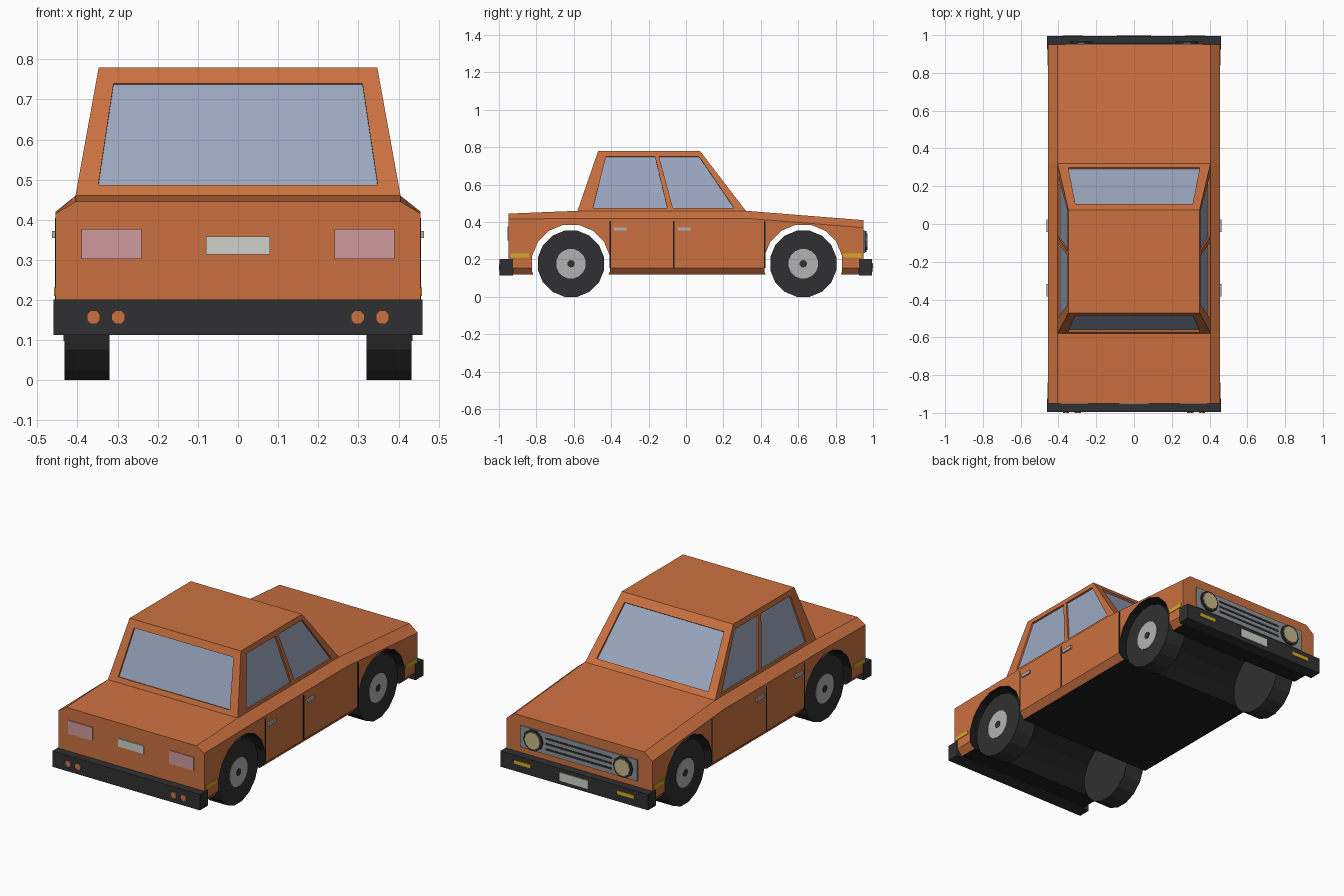
import bpy, bmesh, math
from mathutils import Vector, Matrix

if "Cube" in bpy.data.objects:
    bpy.data.objects.remove(bpy.data.objects["Cube"])


def material(name, rgb):
    m = bpy.data.materials.new(name)
    m.diffuse_color = (*rgb, 1)
    m.use_nodes = True
    m.node_tree.nodes["Principled BSDF"].inputs["Base Color"].default_value = m.diffuse_color
    return m


ORANGE = material("orange paint", (0.60, 0.165, 0.052))
GLASS = material("blue grey glass", (0.33, 0.39, 0.53))
BLACK = material("black underside", (0.012, 0.012, 0.012))
DARK = material("dark rubber", (0.03, 0.03, 0.032))
CHROME = material("light metal", (0.45, 0.45, 0.45))
PINK = material("pink tail light", (0.62, 0.33, 0.34))
PLATE = material("pale plate", (0.62, 0.64, 0.59))
YELLOW = material("yellow signal", (0.66, 0.42, 0.02))
CREAM = material("cream headlight", (0.58, 0.49, 0.25))
GREY = material("grille grey", (0.27, 0.29, 0.31))


def finish(name, bm, *mats):
    bmesh.ops.recalc_face_normals(bm, faces=bm.faces)
    me = bpy.data.meshes.new(name)
    bm.to_mesh(me)
    bm.free()
    for m in mats:
        me.materials.append(m)
    ob = bpy.data.objects.new(name, me)
    bpy.context.collection.objects.link(ob)
    return ob


def box(name, x, y, z, mat):
    """Box from (min, max) ranges."""
    bm = bmesh.new()
    bmesh.ops.create_cube(bm, size=1)
    for v in bm.verts:
        v.co = [r[0] if c < 0 else r[1] for c, r in zip(v.co, (x, y, z))]
    return finish(name, bm, mat)


def disc(name, axis, centre, r, length, sides, mat):
    """Flat-topped cylinder along the x or y axis."""
    bm = bmesh.new()
    turn = Matrix.Rotation(math.pi / 2, 4, 'Y' if axis == 'x' else 'X')
    spin = Matrix.Rotation(math.pi / sides, 4, 'Z')
    bmesh.ops.create_cone(bm, cap_ends=True, segments=sides, radius1=r, radius2=r,
                          depth=length, matrix=Matrix.Translation(centre) @ turn @ spin)
    return finish(name, bm, mat)


def loft(name, sections, *mats):
    """Closed solid through matching loops of points."""
    bm = bmesh.new()
    loops = [[bm.verts.new(p) for p in s] for s in sections]
    n = len(loops[0])
    for a, b in zip(loops, loops[1:]):
        for i in range(n):
            j = (i + 1) % n
            bm.faces.new((a[i], a[j], b[j], b[i]))
    bm.faces.new(loops[0])
    bm.faces.new(loops[-1])
    return finish(name, bm, *mats)


def cut(target, cutter):
    cutter.hide_render = True
    mod = target.modifiers.new("cut", 'BOOLEAN')
    mod.operation, mod.solver, mod.object = 'DIFFERENCE', 'EXACT', cutter
    bpy.context.view_layer.objects.active = target
    bpy.ops.object.modifier_apply(modifier=mod.name)
    bpy.data.objects.remove(cutter)


# Lower body: lofted cross-sections (y, shoulder height, top height)
def body_section(y, belt, top):
    half = [(0.405, top), (0.455, belt), (0.455, 0.155), (0.425, 0.12)]
    return ([(x, y, z) for x, z in half] + [(-x, y, z) for x, z in reversed(half)])


body = loft("body", [body_section(*s) for s in (
    (-0.95, 0.415, 0.445), (-0.58, 0.42, 0.46), (0.32, 0.42, 0.46), (0.95, 0.37, 0.41))],
    ORANGE, BLACK)

# Wheel wells run right through the body
AXLES = (-0.615, 0.627)
WHEEL_Z = 0.177
for y in AXLES:
    cut(body, disc("well_cutter", 'x', (0, y, WHEEL_Z), 0.212, 2, 16, ORANGE))
for f in body.data.polygons:
    c, n = f.center, f.normal
    in_well = any(math.hypot(c.y - y, c.z - WHEEL_Z) < 0.213 for y in AXLES)
    f.material_index = 1 if n.z < -0.95 or (in_well and abs(n.x) < 0.1) else 0

# Cabin
Z0, Z1 = 0.46, 0.78


def lean(z, low, high):
    return low + (high - low) * (z - Z0) / (Z1 - Z0)


def side_x(z):
    return lean(z, 0.405, 0.347)


def ring(z):
    x, r, f = side_x(z), lean(z, -0.58, -0.47), lean(z, 0.32, 0.075)
    return [(-x, r, z), (x, r, z), (x, f, z), (-x, f, z)]


cabin = loft("cabin", [ring(Z0), ring(Z1)], ORANGE)


# Windows: recessed opening with a thin pane at its bottom
def window(name, pts, outward):
    pts = [Vector(p) for p in pts]
    n = (pts[1] - pts[0]).cross(pts[2] - pts[0]).normalized()
    if n.dot(Vector(outward)) < 0:
        n = -n
    cut(cabin, loft("window_cutter", [[p + n * 0.03 for p in pts],
                                      [p - n * 0.012 for p in pts]], ORANGE))
    loft(name, [[p - n * 0.010 for p in pts], [p - n * 0.016 for p in pts]], GLASS)


def end_window(name, low, high, sign):
    corners = [(-0.348, 0.487), (0.348, 0.487), (0.31, 0.74), (-0.31, 0.74)]
    window(name, [(x, lean(z, low, high), z) for x, z in corners], (0, sign, 0))


end_window("rear_window", -0.58, -0.47, -1)
end_window("windscreen", 0.32, 0.075, 1)
SIDE_WINDOWS = {
    "rear_side_window": [(-0.497, 0.475), (-0.10, 0.475), (-0.166, 0.75), (-0.428, 0.75)],
    "front_side_window": [(-0.07, 0.475), (0.257, 0.475), (0.07, 0.75), (-0.144, 0.75)]}


def side_range(s, a, b):
    return tuple(sorted((s * a, s * b)))


for s in (-1, 1):
    for name, pts in SIDE_WINDOWS.items():
        window(name, [(s * side_x(z), y, z) for y, z in pts], (s, 0, 0))
    # Door gaps and handles
    for y in (-0.405, -0.065, 0.42):
        box("door_gap", side_range(s, 0.45, 0.4565), (y - 0.004, y + 0.004), (0.155, 0.405), BLACK)
    for y in (-0.385, -0.043):
        box("door_handle", side_range(s, 0.45, 0.463), (y, y + 0.068), (0.354, 0.372), CHROME)
    # Side markers
    for y in (-0.938, 0.84):
        box("side_marker", side_range(s, 0.45, 0.458), (y, y + 0.098), (0.21, 0.231), YELLOW)
    # Wheels
    for y in AXLES:
        disc("tyre", 'x', (s * 0.376, y, WHEEL_Z), 0.18, 0.112, 16, DARK)
        disc("hub", 'x', (s * 0.431, y, WHEEL_Z), 0.08, 0.008, 16, CHROME)
        disc("hub_cap", 'x', (s * 0.433, y, WHEEL_Z), 0.02, 0.009, 10, DARK)
    # Tail lights and small round lights in the rear bumper
    box("tail_light", side_range(s, 0.24, 0.39), (-0.955, -0.948), (0.302, 0.377), PINK)
    for x in (0.298, 0.36):
        disc("bumper_light", 'y', (s * x, -0.996, 0.157), 0.018, 0.008, 8, ORANGE)
    # Headlights and front signals
    disc("headlight_rim", 'y', (s * 0.28, 0.955, 0.296), 0.06, 0.02, 10, DARK)
    disc("headlight", 'y', (s * 0.28, 0.96, 0.296), 0.048, 0.02, 10, CREAM)
    box("front_signal", side_range(s, 0.27, 0.375), (0.99, 0.998), (0.155, 0.175), YELLOW)

# Bumpers and plates
box("rear_bumper", (-0.46, 0.46), (-0.996, -0.925), (0.113, 0.202), DARK)
box("front_bumper", (-0.46, 0.46), (0.925, 0.995), (0.113, 0.202), DARK)
box("rear_plate", (-0.08, 0.08), (-0.955, -0.948), (0.313, 0.358), PLATE)
box("front_plate", (-0.09, 0.09), (0.992, 1.0), (0.135, 0.182), PLATE)

# Grille with dark slats
box("grille", (-0.365, 0.365), (0.945, 0.956), (0.235, 0.356), GREY)
for z in (0.265, 0.295, 0.325):
    box("grille_slat", (-0.205, 0.205), (0.952, 0.959), (z - 0.005, z + 0.005), DARK)
